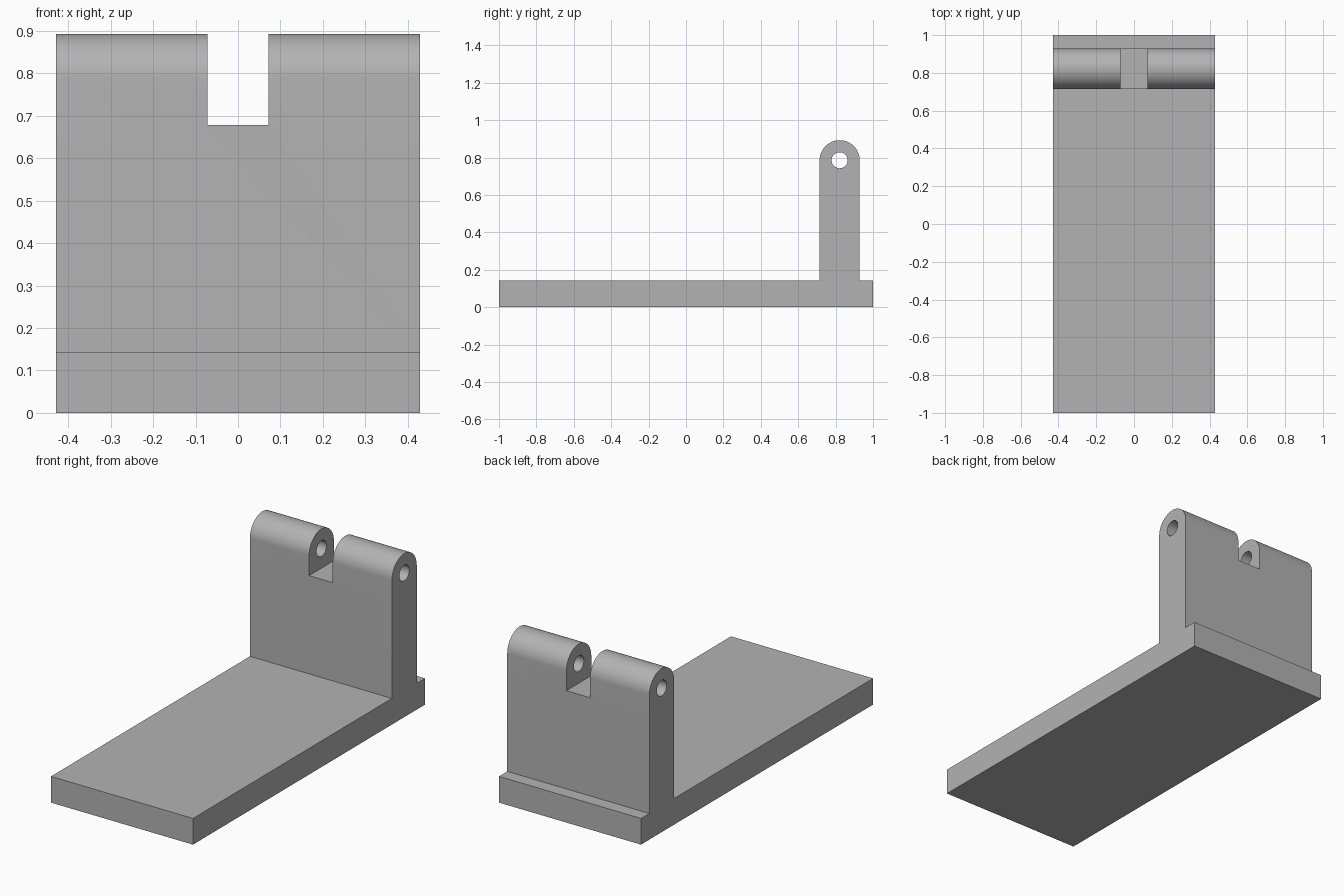
import bpy
import bmesh
from math import cos, sin, pi, radians
from mathutils import Matrix

cube = bpy.data.objects.get("Cube")
if cube:
    bpy.data.objects.remove(cube, do_unlink=True)

U = 1 / 14                      # design unit
HALF_WIDTH = 6 * U
BASE_TOP = 2 * U
PIN_Y, PIN_Z = 11.5 * U, 11 * U  # hinge pin axis
LUG_RADIUS = 1.5 * U
HOLE_RADIUS = 0.6 * U
NOTCH_FLOOR = 9.5 * U

grey = bpy.data.materials.new("light_grey")
grey.use_nodes = True
colour = (0.45, 0.45, 0.45, 1)
grey.diffuse_color = colour
grey.node_tree.nodes["Principled BSDF"].inputs["Base Color"].default_value = colour


def make_object(name, bm):
    bmesh.ops.recalc_face_normals(bm, faces=bm.faces)
    mesh = bpy.data.meshes.new(name)
    bm.to_mesh(mesh)
    bm.free()
    mesh.materials.append(grey)
    obj = bpy.data.objects.new(name, mesh)
    bpy.context.collection.objects.link(obj)
    return obj


def extrude_profile(name, points, half):
    """Extrude a (y, z) outline from -half to +half along x."""
    bm = bmesh.new()
    face = bm.faces.new([bm.verts.new((-half, y, z)) for y, z in points])
    geom = bmesh.ops.extrude_face_region(bm, geom=[face])["geom"]
    verts = [g for g in geom if isinstance(g, bmesh.types.BMVert)]
    bmesh.ops.translate(bm, verts=verts, vec=(2 * half, 0, 0))
    return make_object(name, bm)


def arc(radius, start, end, steps):
    angles = [start + (end - start) * i / steps for i in range(steps + 1)]
    return [(PIN_Y + radius * cos(a), PIN_Z + radius * sin(a)) for a in angles]


# Base plate and rounded upright as one side profile
back, front = PIN_Y + LUG_RADIUS, PIN_Y - LUG_RADIUS
outline = [(-1, 0), (1, 0), (1, BASE_TOP), (back, BASE_TOP)]
outline += arc(LUG_RADIUS, 0, pi, 32)
outline += [(front, BASE_TOP), (-1, BASE_TOP)]
bracket = extrude_profile("hinge_bracket", outline, HALF_WIDTH)

# Central notch between the two lugs
notch = extrude_profile("notch_cutter", [
    (front - U, NOTCH_FLOOR), (back + U, NOTCH_FLOOR),
    (back + U, 1), (front - U, 1)], U)

# Pin hole through both lugs
hole = extrude_profile("pin_hole_cutter", arc(HOLE_RADIUS, 0, 2 * pi, 32)[:-1], 1)

bpy.ops.object.select_all(action="DESELECT")
bracket.select_set(True)
bpy.context.view_layer.objects.active = bracket
for cutter in (notch, hole):
    cutter.hide_render = True
    cut = bracket.modifiers.new(cutter.name, "BOOLEAN")
    cut.operation = "DIFFERENCE"
    cut.solver = "EXACT"
    cut.object = cutter
    bpy.ops.object.modifier_apply(modifier=cut.name)
    bpy.data.objects.remove(cutter, do_unlink=True)

# Smooth the round lugs and holes, keep the corners crisp
bpy.ops.object.shade_smooth_by_angle(angle=radians(30))
